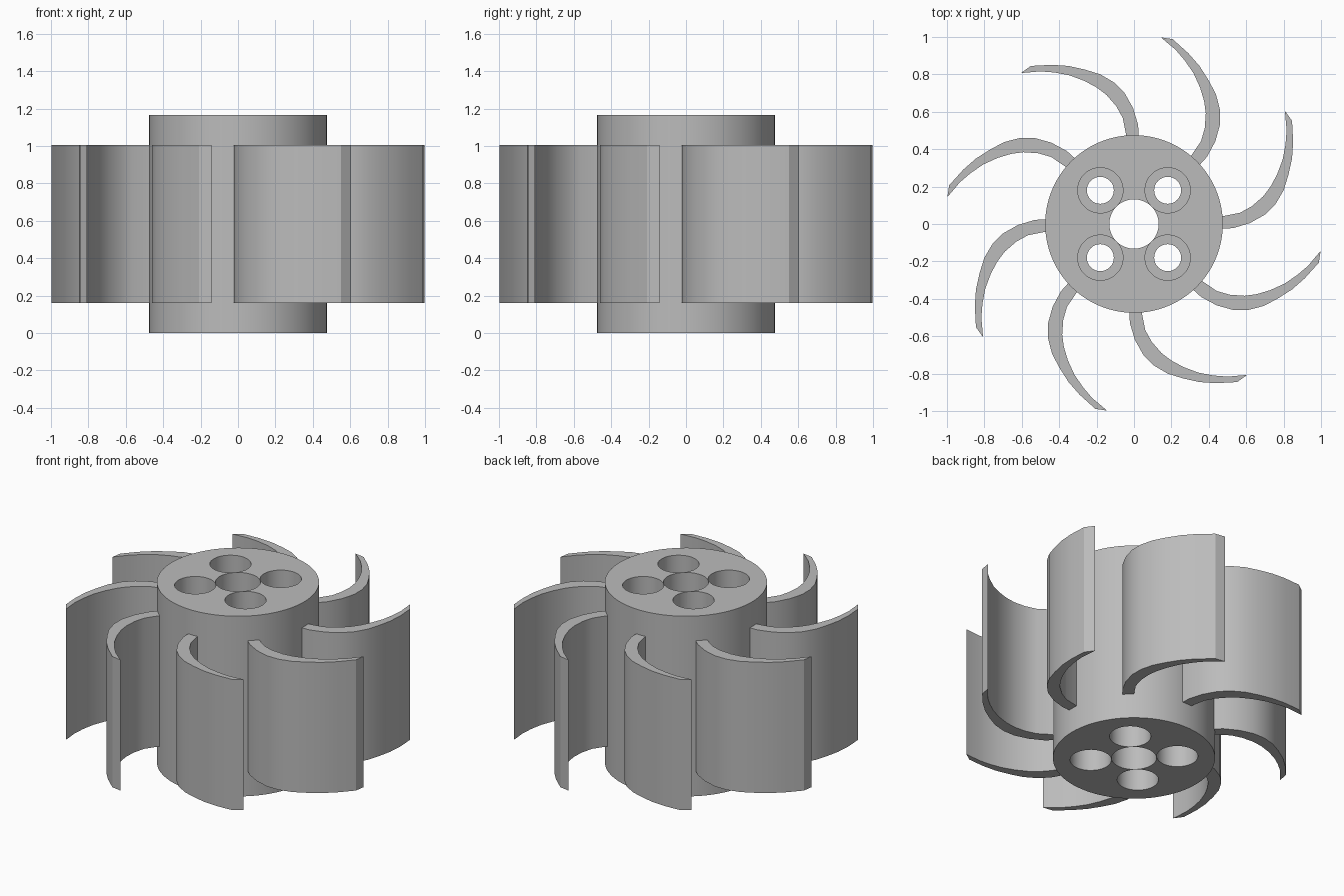
import bpy, bmesh, math
from mathutils import Matrix

cube = bpy.data.objects.get("Cube")
if cube:
    bpy.data.objects.remove(cube, do_unlink=True)

HEIGHT = 1.165
BLADE_LOW, BLADE_HIGH = 0.16, 1.005
BLADES = 8

grey = bpy.data.materials.new("plain grey")
grey.use_nodes = True
colour = (0.5, 0.5, 0.5, 1)
grey.diffuse_color = colour
grey.node_tree.nodes["Principled BSDF"].inputs["Base Color"].default_value = colour


def activate(obj):
    bpy.ops.object.select_all(action="DESELECT")
    obj.select_set(True)
    bpy.context.view_layer.objects.active = obj


def cylinder(name, radius, low, high, x=0, y=0, sides=48):
    bpy.ops.mesh.primitive_cylinder_add(
        vertices=sides, radius=radius, depth=high - low,
        location=(x, y, (low + high) / 2))
    obj = bpy.context.object
    obj.name = name
    return obj


def cut(target, cutter):
    cutter.hide_render = True
    activate(target)
    mod = target.modifiers.new("hole", "BOOLEAN")
    mod.operation = "DIFFERENCE"
    mod.solver = "EXACT"
    mod.object = cutter
    bpy.ops.object.modifier_apply(modifier=mod.name)
    bpy.data.objects.remove(cutter, do_unlink=True)


def finish(obj, angle):
    obj.data.materials.clear()
    obj.data.materials.append(grey)
    activate(obj)
    bpy.ops.object.shade_smooth_by_angle(angle=math.radians(angle))


# Hub with a centre bore and four bolt holes, counterbored at both ends
hub = cylinder("hub", 0.475, 0, HEIGHT, sides=96)
cut(hub, cylinder("shaft_cutter", 0.132, -0.1, HEIGHT + 0.1))
SINK = 0.4
for sx in (-1, 1):
    for sy in (-1, 1):
        x, y = 0.18 * sx, 0.18 * sy
        cut(hub, cylinder("bolt_cutter", 0.072, -0.1, HEIGHT + 0.1, x, y))
        cut(hub, cylinder("lower_cutter", 0.121, -0.1, SINK, x, y))
        cut(hub, cylinder("upper_cutter", 0.121, HEIGHT - SINK, HEIGHT + 0.1, x, y))
finish(hub, 30)

# Curved blade outline: convex side from root to tip, then concave side back
convex = [(0.44, -0.027), (0.53, -0.022), (0.62, 0.005), (0.70, 0.05), (0.757, 0.107),
          (0.80, 0.18), (0.825, 0.26), (0.845, 0.35), (0.851, 0.44), (0.845, 0.552)]
concave = [(0.807, 0.605), (0.816, 0.50), (0.81, 0.425), (0.795, 0.345), (0.765, 0.265),
           (0.73, 0.20), (0.69, 0.147), (0.63, 0.095), (0.567, 0.06), (0.44, 0.035)]


def blade(name, angle):
    bm = bmesh.new()
    turn = Matrix.Rotation(angle, 4, "Z")
    base = bm.faces.new([bm.verts.new((x, y, BLADE_LOW)) for x, y in convex + concave])
    top = bmesh.ops.extrude_face_region(bm, geom=[base])["geom"]
    bmesh.ops.translate(bm, vec=(0, 0, BLADE_HIGH - BLADE_LOW),
                        verts=[v for v in top if isinstance(v, bmesh.types.BMVert)])
    bmesh.ops.transform(bm, matrix=turn, verts=bm.verts)
    bmesh.ops.recalc_face_normals(bm, faces=bm.faces)
    mesh = bpy.data.meshes.new(name)
    bm.to_mesh(mesh)
    bm.free()
    obj = bpy.data.objects.new(name, mesh)
    bpy.context.collection.objects.link(obj)
    finish(obj, 28)


for i in range(BLADES):
    blade(f"blade_{i + 1}", math.tau * i / BLADES)
